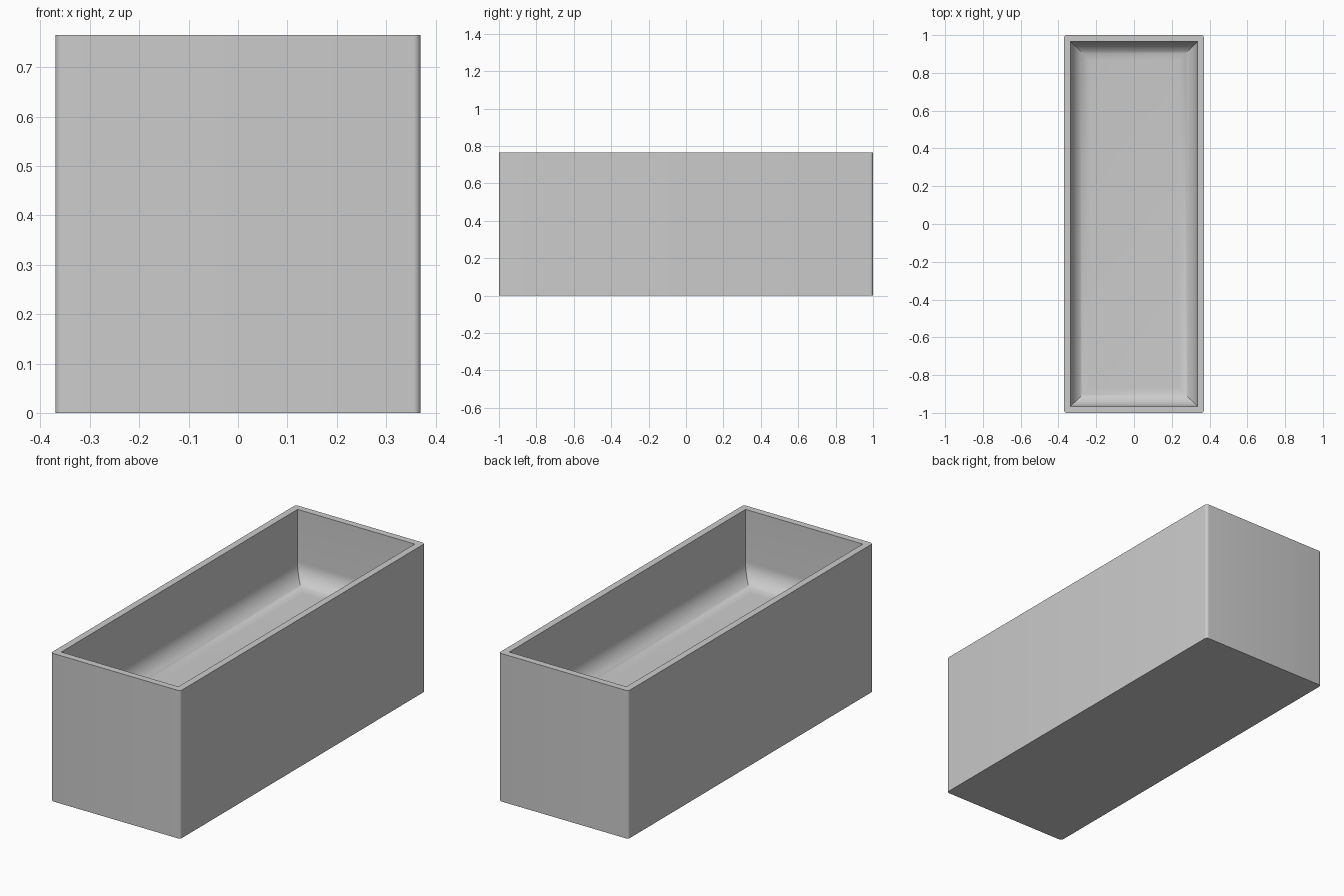
import bpy
import bmesh
import math

if "Cube" in bpy.data.objects:
    bpy.data.objects.remove(bpy.data.objects["Cube"], do_unlink=True)

HALF_X, HALF_Y, HEIGHT = 0.37, 1.0, 0.765
WALL = 0.035          # rim width
FLOOR = 0.395         # height of the cavity floor
COVE = 0.1            # radius where the walls sweep into the floor
STEPS = 12

grey = bpy.data.materials.new("plain grey")
grey.use_nodes = True
colour = (0.6, 0.6, 0.6, 1)
grey.diffuse_color = colour
grey.node_tree.nodes["Principled BSDF"].inputs["Base Color"].default_value = colour

bm = bmesh.new()


def ring(inset, z):
    """Rectangle of four vertices, set in from the outer walls."""
    x, y = HALF_X - inset, HALF_Y - inset
    return [bm.verts.new((sx * x, sy * y, z))
            for sx, sy in ((-1, -1), (1, -1), (1, 1), (-1, 1))]


# Section from the underside, up the outer wall, over the rim and into the cavity
section = [(0, 0), (0, HEIGHT), (WALL, HEIGHT)]
for i in range(STEPS + 1):
    a = math.pi / 2 * i / STEPS
    section.append((WALL + COVE * (1 - math.cos(a)),
                    FLOOR + COVE * (1 - math.sin(a))))

rings = [ring(*p) for p in section]
for low, high in zip(rings, rings[1:]):
    for i in range(4):
        j = (i + 1) % 4
        bm.faces.new((low[i], low[j], high[j], high[i]))
bm.faces.new(rings[0][::-1])
bm.faces.new(rings[-1])

# Soften the four outer upright corners
corners = [bm.edges.get((a, b)) for a, b in zip(rings[0], rings[1])]
bmesh.ops.bevel(bm, geom=corners, offset=0.015, segments=6,
                profile=0.5, affect='EDGES')
bmesh.ops.recalc_face_normals(bm, faces=bm.faces)

mesh = bpy.data.meshes.new("planter_box")
bm.to_mesh(mesh)
bm.free()
mesh.materials.append(grey)
box = bpy.data.objects.new("planter_box", mesh)
bpy.context.collection.objects.link(box)

bpy.ops.object.select_all(action='DESELECT')
box.select_set(True)
bpy.context.view_layer.objects.active = box
bpy.ops.object.shade_smooth_by_angle(angle=math.radians(30))
